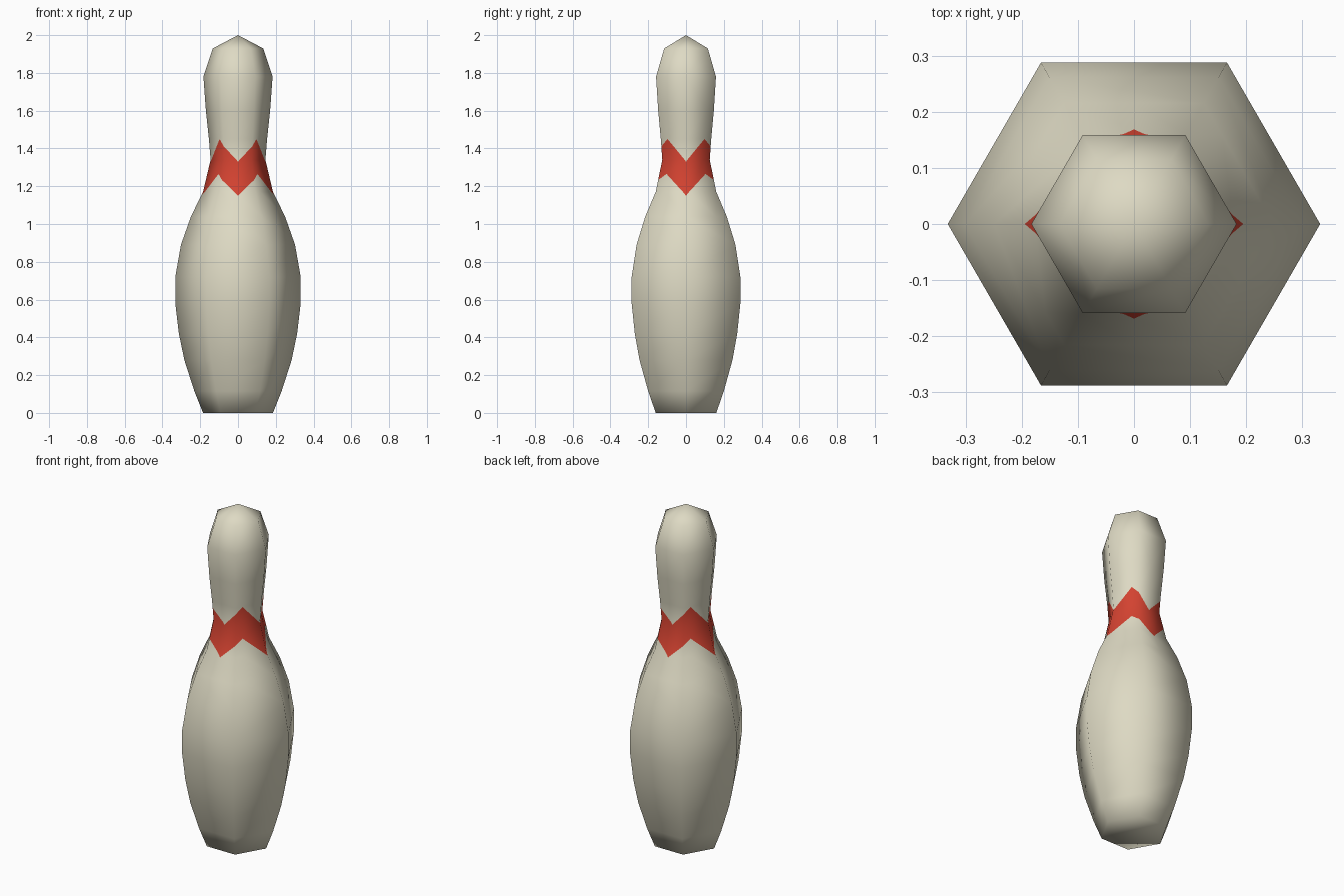
import bpy, bmesh
from math import sin, cos, pi, radians, atan2, floor
from mathutils import Vector

if "Cube" in bpy.data.objects:
    bpy.data.objects.remove(bpy.data.objects["Cube"], do_unlink=True)


def material(name, colour):
    mat = bpy.data.materials.new(name)
    mat.use_nodes = True
    mat.diffuse_color = (*colour, 1)
    mat.node_tree.nodes["Principled BSDF"].inputs["Base Color"].default_value = (*colour, 1)
    return mat


SIDES = 6
# profile as (height, corner radius)
PROFILE = [(0, .185), (.115, .231), (.28, .284), (.42, .313), (.58, .332),
           (.72, .332), (.89, .302), (1.04, .249), (1.17, .185), (1.34, .145),
           (1.45, .154), (1.6, .170), (1.78, .183), (1.93, .133)]
TOP = 2.0
VALLEYS, PEAKS = (1.15, 1.33), (1.265, 1.45)   # lower and upper stripe edge
STEP = pi / 4


def surface_point(angle, z):
    """Point on the six-sided body at an angle and height."""
    for (z0, r0), (z1, r1) in zip(PROFILE, PROFILE[1:]):
        if z0 <= z <= z1:
            r = r0 + (r1 - r0) * (z - z0) / (z1 - z0)
            break
    r *= cos(pi / SIDES) / cos(angle % (2 * pi / SIDES) - pi / SIDES)
    return Vector((r * cos(angle), r * sin(angle), z))


# lathed six-sided body
bm = bmesh.new()
rings = [[bm.verts.new((r * cos(2 * pi * i / SIDES), r * sin(2 * pi * i / SIDES), z))
          for i in range(SIDES)] for z, r in PROFILE]
tip = bm.verts.new((0, 0, TOP))
for i in range(SIDES):
    j = (i + 1) % SIDES
    for low, high in zip(rings, rings[1:]):
        bm.faces.new((low[i], low[j], high[j], high[i]))
    bm.faces.new((rings[-1][i], rings[-1][j], tip))
bm.faces.new(rings[0][::-1])
bm.normal_update()

# keep the smooth normals of the uncut body so the stripe cuts do not disturb shading
layer = bm.verts.layers.float_vector.new("smooth_normal")
for v in bm.verts:
    v[layer] = v.normal


def neck_faces():
    return [f for f in bm.faces if 1.04 < f.calc_center_median().z < 1.6]


def octant(face):
    c = face.calc_center_median()
    return floor((atan2(c.y, c.x) % (2 * pi)) / STEP) % 8


def cut(faces, point, normal):
    geom = set(faces)
    for f in faces:
        geom.update(f.edges)
        geom.update(f.verts)
    bmesh.ops.bisect_plane(bm, geom=list(geom), plane_co=point,
                           plane_no=normal, dist=1e-5)


# split the neck into eight sectors
for k in range(4):
    cut(neck_faces(), (0, 0, 0), (-sin(k * STEP), cos(k * STEP), 0))

# cut the zigzag edges of the stripe, one slanted plane per sector and edge
planes = {}
for k in range(8):
    a, b = k * STEP, (k + 1) * STEP
    outward = Vector((cos((a + b) / 2), sin((a + b) / 2), 0))
    for edge in range(2):
        ends = (VALLEYS[edge], PEAKS[edge]) if k % 2 == 0 else (PEAKS[edge], VALLEYS[edge])
        start, end = surface_point(a, ends[0]), surface_point(b, ends[1])
        normal = outward.cross(end - start).normalized()
        if normal.z < 0:
            normal.negate()
        planes[k, edge] = (start, normal)
        cut([f for f in neck_faces() if octant(f) == k], start, normal)

# colour the stripe between its two edges
for f in bm.faces:
    f.smooth = True
for f in neck_faces():
    c, k = f.calc_center_median(), octant(f)
    above = [(c - p).dot(n) > 0 for p, n in (planes[k, 0], planes[k, 1])]
    f.material_index = int(above[0] and not above[1])

normals = [v[layer].normalized() for v in bm.verts]
bm.verts.layers.float_vector.remove(layer)
mesh = bpy.data.meshes.new("pin_body")
bm.to_mesh(mesh)
bm.free()
mesh.materials.append(material("ivory", (.73, .70, .55)))
mesh.materials.append(material("red", (.65, .055, .03)))
mesh.normals_split_custom_set_from_vertices(normals)
pin = bpy.data.objects.new("pin_body", mesh)
bpy.context.collection.objects.link(pin)
